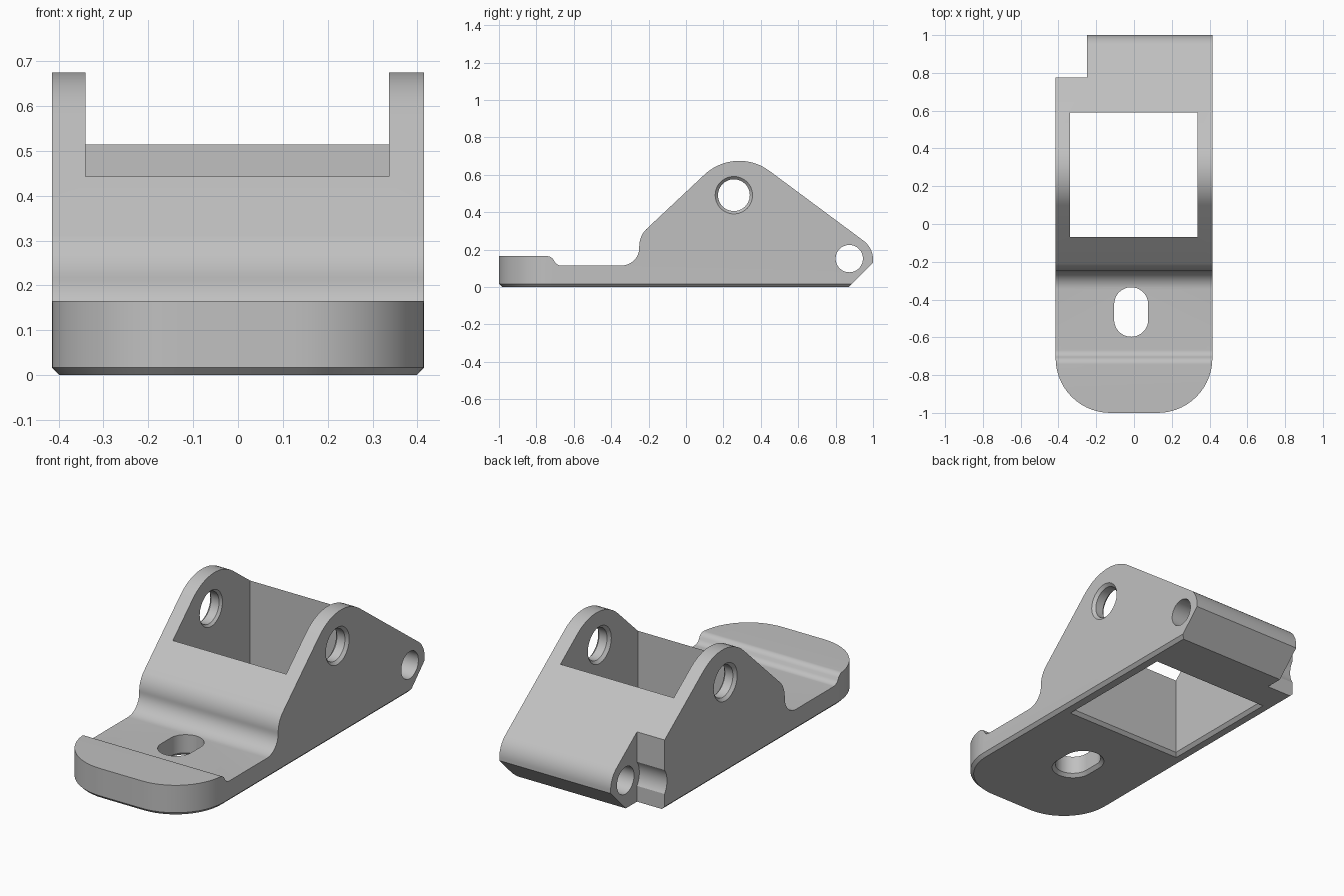
import bpy, bmesh, math
from mathutils import Vector

cube = bpy.data.objects.get("Cube")
if cube:
    bpy.data.objects.remove(cube, do_unlink=True)

grey = bpy.data.materials.new("matte grey")
grey.use_nodes = True
grey.diffuse_color = (0.53, 0.53, 0.53, 1)
grey.node_tree.nodes["Principled BSDF"].inputs["Base Color"].default_value = grey.diffuse_color


def loft(name, rings):
    """Closed solid through matching rings of points."""
    bm = bmesh.new()
    loops = [[bm.verts.new(p) for p in ring] for ring in rings]
    n = len(loops[0])
    for a, b in zip(loops, loops[1:]):
        for i in range(n):
            j = (i + 1) % n
            bm.faces.new((a[i], a[j], b[j], b[i]))
    bm.faces.new(loops[0][::-1])
    bm.faces.new(loops[-1])
    bmesh.ops.recalc_face_normals(bm, faces=bm.faces)
    mesh = bpy.data.meshes.new(name)
    bm.to_mesh(mesh)
    bm.free()
    mesh.materials.append(grey)
    obj = bpy.data.objects.new(name, mesh)
    bpy.context.collection.objects.link(obj)
    return obj


def fillet(corners, steps=14):
    """Round each (u, v, radius) corner of a polygon with an arc."""
    out = []
    for i, (u, v, r) in enumerate(corners):
        p = Vector((u, v))
        if r <= 0:
            out.append(p)
            continue
        a = (Vector(corners[i - 1][:2]) - p).normalized()
        b = (Vector(corners[(i + 1) % len(corners)][:2]) - p).normalized()
        half = a.angle(b) / 2
        middle = (a + b).normalized()
        centre = p + middle * (r / math.sin(half))
        across = (b - a).normalized()
        sweep = math.pi / 2 - half
        for k in range(steps + 1):
            t = sweep * (2 * k / steps - 1)
            out.append(centre + (across * math.sin(t) - middle * math.cos(t)) * r)
    return out


def extrude_x(name, outline, x0, x1):
    return loft(name, [[(x, p[0], p[1]) for p in outline] for x in (x0, x1)])


def rounded_prism(name, x0, x1, y0, y1, front_r, back_r, levels):
    """Upright prism; levels are (z, inset) pairs, and square corners stay square."""
    rings = []
    for z, d in levels:
        fr, br = (r - d if r else 0 for r in (front_r, back_r))
        pts = fillet([(x0 + d, y0 + d, fr), (x1 - d, y0 + d, fr),
                      (x1 - d, y1 - d, br), (x0 + d, y1 - d, br)])
        rings.append([(p.x, p.y, z) for p in pts])
    return loft(name, rings)


def arc(y, z, r, a0, a1, n):
    angles = [a0 + (a1 - a0) * k / n for k in range(n + 1)]
    return [(y + r * math.cos(a), z + r * math.sin(a)) for a in angles]


def circle(y, z, r):
    return arc(y, z, r, 0, math.tau, 48)[:-1]


def combine(obj, tool, operation):
    tool.hide_render = True
    mod = obj.modifiers.new(operation, 'BOOLEAN')
    mod.operation, mod.solver, mod.object = operation, 'EXACT', tool
    bpy.context.view_layer.objects.active = obj
    bpy.ops.object.modifier_apply(modifier=mod.name)
    bpy.data.objects.remove(tool, do_unlink=True)


# Side silhouette: toe pad, flat step, pivot hump and rear nose
profile = fillet([(-1.1, -0.1, 0), (0.77, -0.1, 0), (1.0, 0.13, 0), (1.0, 0.21, 0.128),
                  (0.264, 0.756, 0.27), (-0.25, 0.274, 0.13), (-0.25, 0.115, 0.095),
                  (-0.69, 0.115, 0.04), (-0.72, 0.165, 0.04), (-1.1, 0.165, 0)])
bracket = extrude_x("bracket_body", profile, -0.6, 0.6)

# Plan outline with rounded toe and chamfered bottom edge
c = 0.017
plan = rounded_prism("plan_outline", -0.415, 0.415, -1.0, 1.3, 0.29, 0,
                     [(0, c), (c, 0), (0.9, 0)])
combine(bracket, plan, 'INTERSECT')

# Window and slot, both chamfered underneath
chamfered = [(-c, -2 * c), (c, 0), (0.9, 0)]
window = rounded_prism("window_cutter", -0.34, 0.337, -0.07, 0.59, 0, 0, chamfered)
combine(bracket, window, 'DIFFERENCE')
slot = rounded_prism("slot_cutter", -0.105, 0.075, -0.597, -0.335, 0.0899, 0.0899, chamfered)
combine(bracket, slot, 'DIFFERENCE')

# Rear corner notch with a shallow groove in line with the pin hole
half = math.acos(0.095 / 0.115)
groove = arc(0.87, 0.15, 0.115, math.pi - half, math.pi + half, 16)
notch = extrude_x("notch_cutter", [(0.775, -0.2), (1.3, -0.2), (1.3, 0.8), (0.775, 0.8)] + groove,
                  -0.7, -0.25)
combine(bracket, notch, 'DIFFERENCE')

# Rear pin hole
pin = extrude_x("pin_cutter", circle(0.873, 0.152, 0.073), -0.3, 0.6)
combine(bracket, pin, 'DIFFERENCE')

# Pivot holes through both cheeks, countersunk on each face
for side in (-1, 1):
    stations = [(0.32, 0.117), (0.352, 0.085), (0.4, 0.085), (0.43, 0.115)]
    pivot = loft("pivot_cutter", [[(side * x, y, z) for y, z in circle(0.256, 0.491, r)]
                                  for x, r in stations])
    combine(bracket, pivot, 'DIFFERENCE')

# Smooth curved faces, keep machined edges crisp
bpy.ops.object.select_all(action='DESELECT')
bracket.select_set(True)
bpy.context.view_layer.objects.active = bracket
bpy.ops.object.shade_smooth_by_angle(angle=math.radians(25))
